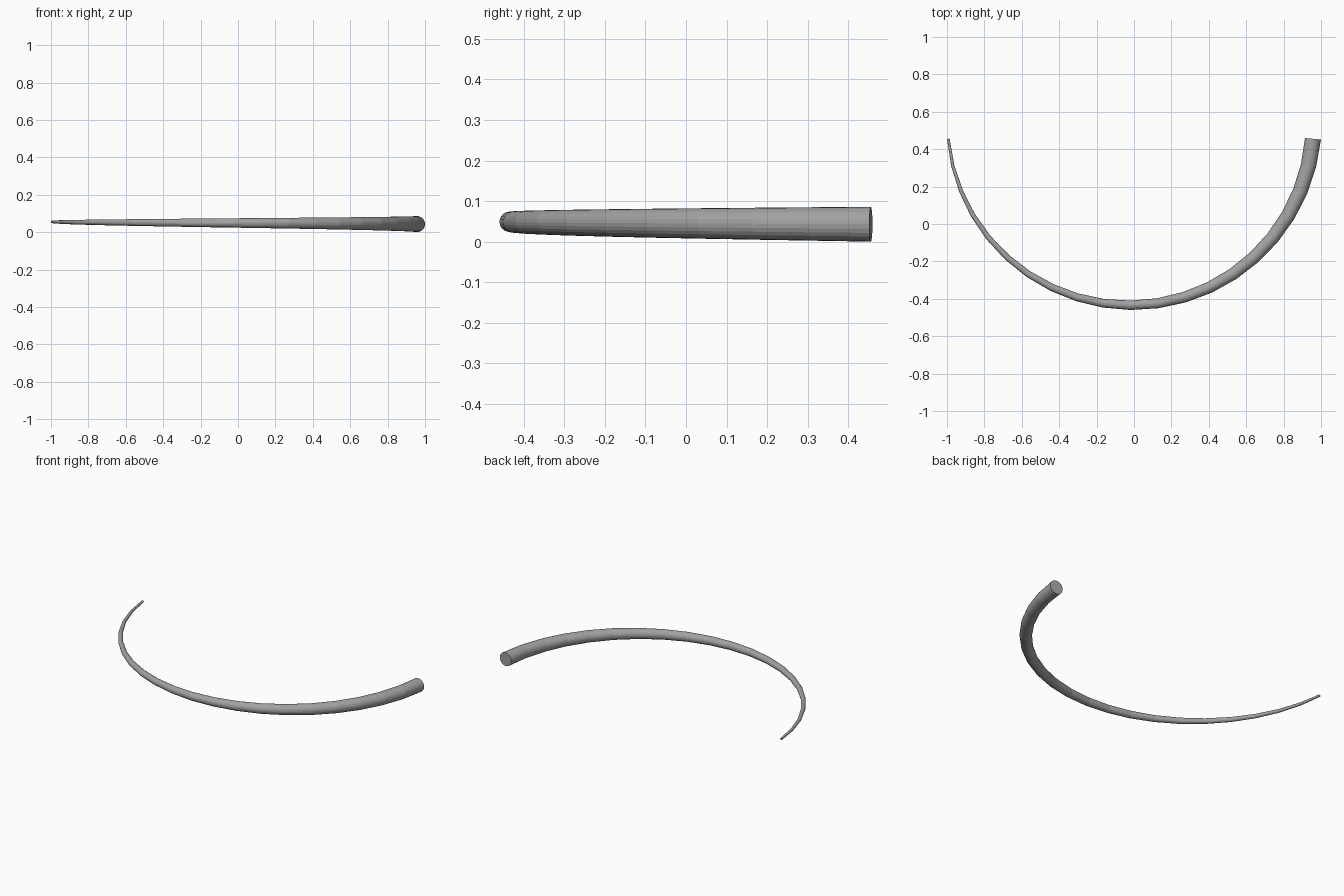
import bpy, bmesh
from math import sin, cos, radians

if "Cube" in bpy.data.objects:
    bpy.data.objects.remove(bpy.data.objects["Cube"])

SEGMENTS, SIDES = 20, 24
R, CX, CY = 0.979, -0.018, 0.5444       # arc radius and centre
R_TIP, R_BASE = 0.007, 0.043            # tube radius at each end
Z_TIP, Z_BASE = 0.055, 0.043            # centreline height at each end
START, END = radians(185.2), radians(354.8)

# Tapered horn: rings swept along a circular arc
bm = bmesh.new()
rings = []
for i in range(SEGMENTS + 1):
    t = i / SEGMENTS
    a = START + (END - START) * t
    r = R_TIP + (R_BASE - R_TIP) * t
    z = Z_TIP + (Z_BASE - Z_TIP) * t
    ring = []
    for k in range(SIDES):
        b = radians(360 * k / SIDES)
        d = R + r * cos(b)
        ring.append(bm.verts.new((CX + d * cos(a), CY + d * sin(a), z + r * sin(b))))
    rings.append(ring)

for lo, hi in zip(rings, rings[1:]):
    for k in range(SIDES):
        n = (k + 1) % SIDES
        bm.faces.new((lo[k], lo[n], hi[n], hi[k]))

# Flat caps on both ends
bm.faces.new(rings[0])
bm.faces.new(rings[-1])
bmesh.ops.recalc_face_normals(bm, faces=bm.faces)

mesh = bpy.data.meshes.new("curved_horn")
bm.to_mesh(mesh)
bm.free()
horn = bpy.data.objects.new("curved_horn", mesh)
bpy.context.collection.objects.link(horn)

# Dark grey surface
mat = bpy.data.materials.new("dark_grey")
mat.diffuse_color = (0.36, 0.36, 0.36, 1)
mat.use_nodes = True
mat.node_tree.nodes["Principled BSDF"].inputs["Base Color"].default_value = mat.diffuse_color
mesh.materials.append(mat)
